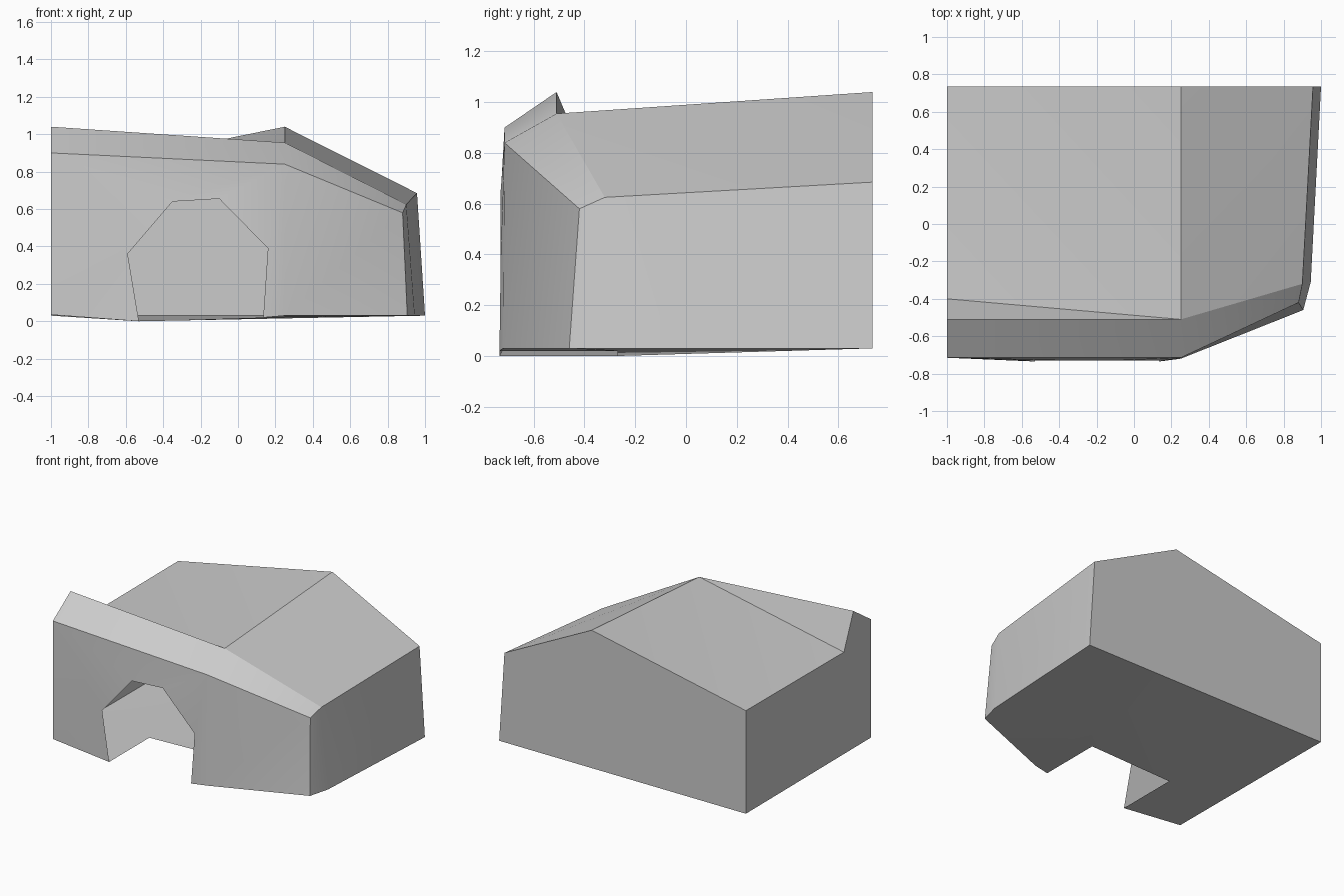
import bpy, bmesh, math
from mathutils import Vector

cube = bpy.data.objects.get("Cube")
if cube:
    bpy.data.objects.remove(cube, do_unlink=True)

grey = bpy.data.materials.new("plain grey")
grey.use_nodes = True
grey.diffuse_color = (0.6, 0.6, 0.6, 1)
grey.node_tree.nodes["Principled BSDF"].inputs["Base Color"].default_value = grey.diffuse_color

# Shared corner points of the thin shell
corner = {
    # left end: front base, front eave, parapet crest, roof edge, back top, back base
    "end_base": (-1, -.715, .035), "end_eave": (-1, -.715, .90),
    "end_crest": (-1, -.51, 1.04), "end_roof": (-1, -.40, .78),
    "end_back": (-1, .735, .785), "end_back_base": (-1, .735, .03),
    # bend of the front and ridge of the roof
    "bend_base": (.25, -.72, .03), "bend_eave": (.25, -.715, .84),
    "bend_crest": (.25, -.51, .955), "ridge_back": (.25, .735, 1.04),
    # chamfered corner and side wall
    "corner_base": (.905, -.46, .03), "corner_eave": (.88, -.42, .58),
    "side_base": (.945, -.31, .03), "side_top": (.90, -.32, .625),
    "back_base": (1, .735, .03), "back_top": (.957, .735, .685),
    # doorway outline and the notch in the floor behind it
    "door_a": (-.53, -.735, .0), "door_b": (-.59, -.73, .36),
    "door_c": (-.35, -.73, .64), "door_d": (-.10, -.73, .655),
    "door_e": (.16, -.73, .39), "door_f": (.135, -.735, .02),
    "notch_l": (-.53, -.27, .0), "notch_r": (.135, -.27, .02),
}


def make_part(name, outward, faces):
    """Build a sheet of faces, each a string of corner names, facing outward."""
    bm = bmesh.new()
    verts = {}
    for line in faces:
        names = line.split()
        for n in names:
            if n not in verts:
                verts[n] = bm.verts.new(corner[n])
        face = bm.faces.new([verts[n] for n in names])
        face.normal_update()
        if face.normal.dot(Vector(outward)) < 0:
            face.normal_flip()
    mesh = bpy.data.meshes.new(name)
    bm.to_mesh(mesh)
    bm.free()
    mesh.materials.append(grey)
    obj = bpy.data.objects.new(name, mesh)
    bpy.context.collection.objects.link(obj)
    bpy.ops.object.select_all(action='DESELECT')
    obj.select_set(True)
    bpy.context.view_layer.objects.active = obj
    bpy.ops.object.shade_smooth_by_angle(angle=math.radians(30))
    return obj


# Front wall with an open doorway
make_part("front_wall", (0, -1, 0), [
    "end_base door_a door_b",
    "end_base door_b end_eave",
    "end_eave door_b door_c",
    "end_eave door_c bend_eave",
    "door_c door_d bend_eave",
    "door_d door_e bend_eave",
    "door_e bend_base bend_eave",
    "door_e door_f bend_base",
    "bend_base corner_base corner_eave",
    "bend_base corner_eave bend_eave",
])

# Sloping parapet above the front, and its back
make_part("parapet", (0, -1, 1), [
    "end_eave bend_eave bend_crest end_crest",
    "bend_eave corner_eave side_top bend_crest",
])
make_part("parapet_back", (0, 1, 0), ["end_crest end_roof bend_crest"])

# Two roof slopes meeting at the ridge
make_part("roof", (0, 0, 1), [
    "end_roof bend_crest end_back",
    "bend_crest ridge_back end_back",
    "bend_crest side_top back_top",
    "bend_crest back_top ridge_back",
])

# Side, end and back walls
make_part("left_wall", (1, 0, 0), [
    "corner_base side_base side_top corner_eave",
    "side_base back_base back_top side_top",
])
make_part("right_wall", (-1, 0, 0), [
    "end_base end_eave end_crest end_roof end_back end_back_base",
])
make_part("back_wall", (0, 1, 0), [
    "end_back_base back_base back_top ridge_back end_back",
])

# Floor with a notch behind the doorway
make_part("floor", (0, 0, -1), [
    "end_base end_back_base notch_l door_a",
    "notch_l end_back_base back_base",
    "notch_l back_base notch_r",
    "notch_r back_base side_base",
    "notch_r side_base corner_base",
    "notch_r corner_base bend_base",
    "notch_r bend_base door_f",
])
